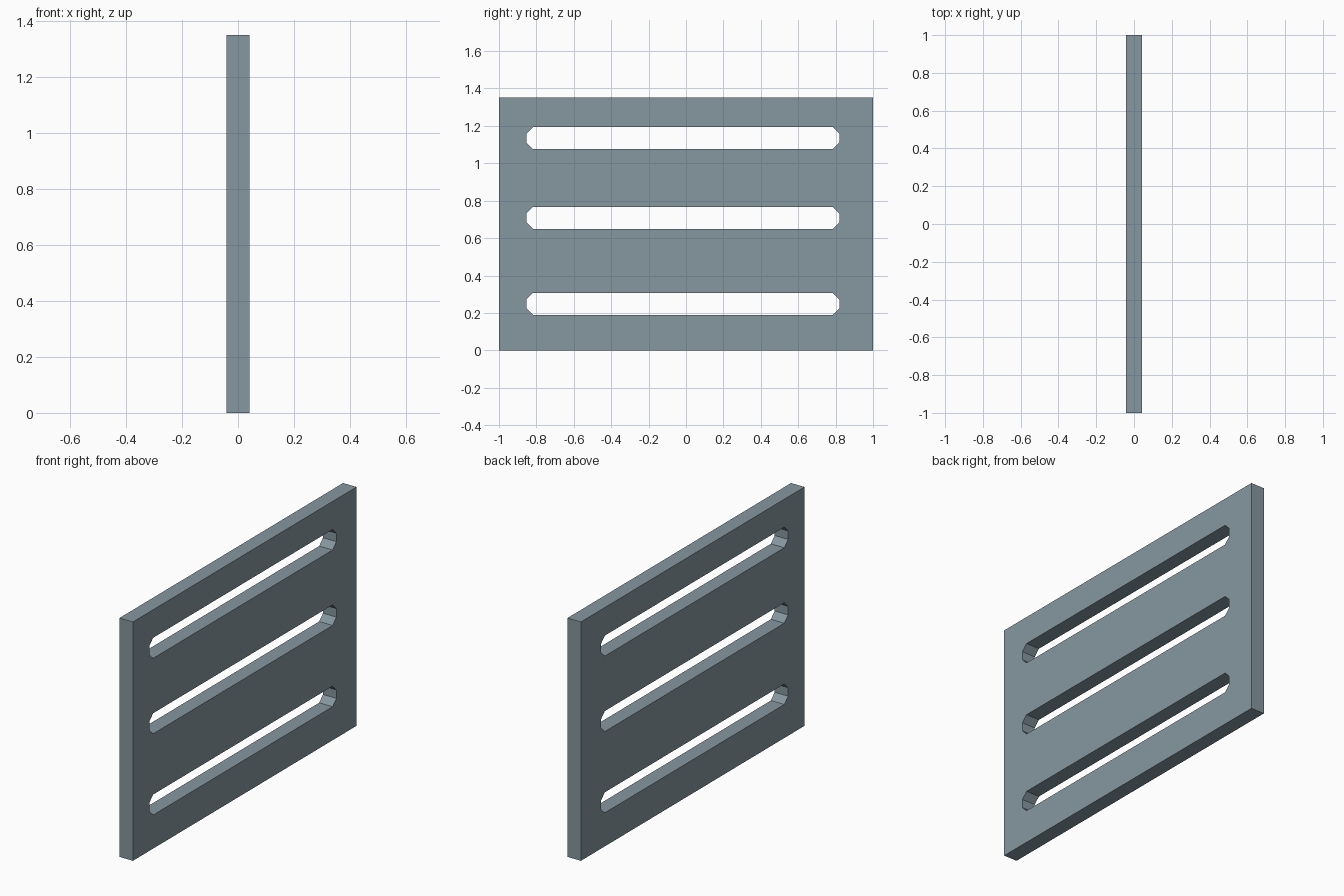
import bpy
from math import radians

if "Cube" in bpy.data.objects:
    bpy.data.objects.remove(bpy.data.objects["Cube"])

WIDTH, HEIGHT, THICK = 2.0, 1.352, 0.084
SLOT_Y = (-0.853, 0.82)
SLOT_H = 0.116
SLOT_CENTRES = (0.248, 0.708, 1.135)
CUT = SLOT_H * 0.293          # corner cut giving half-octagon ends


def add_outline(curve, points):
    spline = curve.splines.new('POLY')
    spline.points.add(len(points) - 1)
    for p, (y, z) in zip(spline.points, points):
        p.co = (y, z, 0, 1)
    spline.use_cyclic_u = True
    spline.use_smooth = False


curve = bpy.data.curves.new("slotted_panel", 'CURVE')
curve.dimensions = '2D'
curve.fill_mode = 'BOTH'
curve.extrude = THICK / 2

# Panel outline
w = WIDTH / 2
add_outline(curve, [(-w, 0), (w, 0), (w, HEIGHT), (-w, HEIGHT)])

# Three long slots with chamfered ends
a, b = SLOT_Y
for c in SLOT_CENTRES:
    lo, hi = c - SLOT_H / 2, c + SLOT_H / 2
    add_outline(curve, [(a + CUT, lo), (b - CUT, lo), (b, lo + CUT), (b, hi - CUT),
                        (b - CUT, hi), (a + CUT, hi), (a, hi - CUT), (a, lo + CUT)])

# Blue-grey paint
paint = bpy.data.materials.new("blue_grey")
paint.diffuse_color = (0.24, 0.31, 0.35, 1)
paint.use_nodes = True
paint.node_tree.nodes["Principled BSDF"].inputs["Base Color"].default_value = paint.diffuse_color
curve.materials.append(paint)

# Stand the panel upright facing x
panel = bpy.data.objects.new("slotted_panel", curve)
panel.rotation_euler = (radians(90), 0, radians(90))
bpy.context.collection.objects.link(panel)
bpy.context.view_layer.objects.active = panel
panel.select_set(True)
bpy.ops.object.convert(target='MESH')
bpy.ops.object.shade_flat()
